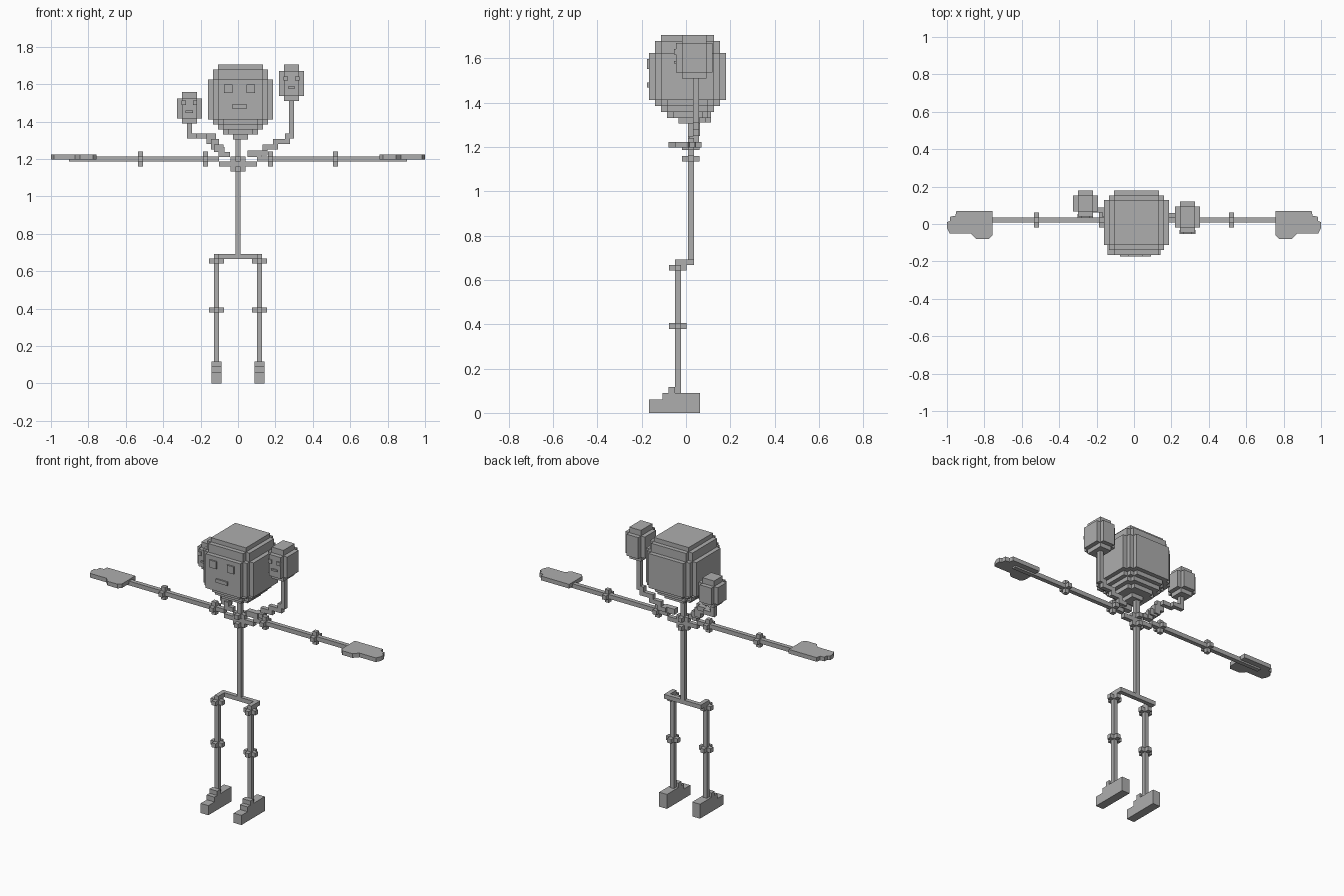
import bpy
import bmesh
from mathutils import Vector

if "Cube" in bpy.data.objects:
    bpy.data.objects.remove(bpy.data.objects["Cube"], do_unlink=True)

V = 2 / 75          # block size
H = V / 2
ARM_Y, LEG_Y, LEG_X = 0.022, -0.037, 0.114

grey = bpy.data.materials.new("plain_grey")
grey.use_nodes = True
grey.diffuse_color = (0.42, 0.42, 0.42, 1)
grey.node_tree.nodes["Principled BSDF"].inputs["Base Color"].default_value = grey.diffuse_color


def finish(name, bm):
    bmesh.ops.recalc_face_normals(bm, faces=bm.faces)
    mesh = bpy.data.meshes.new(name)
    bm.to_mesh(mesh)
    bm.free()
    mesh.materials.append(grey)
    ob = bpy.data.objects.new(name, mesh)
    bpy.context.collection.objects.link(ob)
    return ob


def add_box(bm, lo, hi):
    lo, hi = Vector(lo), Vector(hi)
    verts = bmesh.ops.create_cube(bm, size=1)["verts"]
    for v in verts:
        v.co = (lo + hi) / 2 + v.co * (hi - lo)


def path(name, points):
    """Square rod one block thick through a chain of points."""
    bm = bmesh.new()
    pad = Vector((H, H, H))
    for a, b in zip(points, points[1:]):
        lo = Vector(map(min, a, b)) - pad
        hi = Vector(map(max, a, b)) + pad
        add_box(bm, lo, hi)
    return finish(name, bm)


def joint(name, centre, axis):
    """Plus-shaped knob around a rod that runs along the axis."""
    bm = bmesh.new()
    for long in range(3):
        if long != axis:
            half = Vector((H, H, H))
            half[long] = 3 * H
            add_box(bm, Vector(centre) - half, Vector(centre) + half)
    return finish(name, bm)


def blob(name, x, y, z, layers, stretch=0):
    """Stack of stepped layers: (radius in blocks, corner steps, block count)."""
    bm = bmesh.new()
    for r, cut, count in layers:
        for i in range(cut + 1):
            hx, hy = (r - i) * V, (r - cut + i + stretch) * V
            add_box(bm, (x - hx, y - hy, z), (x + hx, y + hy, z + count * V))
        z += count * V
    return finish(name, bm)


def plate(name, x, z, w, h, front, depth=0.009):
    bm = bmesh.new()
    add_box(bm, (x - w / 2, front - depth, z - h / 2), (x + w / 2, front + H, z + h / 2))
    return finish(name, bm)


def prism(name, outline, axis, start, end):
    """Outline extruded along x (axis 0) or z (axis 2)."""
    bm = bmesh.new()
    place = (lambda a, b: (start, a, b)) if axis == 0 else (lambda a, b: (a, b, start))
    face = bm.faces.new([bm.verts.new(place(a, b)) for a, b in outline])
    out = bmesh.ops.extrude_face_region(bm, geom=[face])["geom"]
    move = Vector((0, 0, 0))
    move[axis] = end - start
    bmesh.ops.translate(bm, verts=[g for g in out if isinstance(g, bmesh.types.BMVert)], vec=move)
    return finish(name, bm)


# Heads
blob("main_head", 0.013, 0.007, 1.305,
     [(1.5, 0, 1), (3.5, 1, 1), (4.5, 1, 1), (5.5, 2, 1),
      (6.5, 2, 8), (5.5, 1, 2), (4.5, 0, 1)])
small = [(1.5, 0, 1), (2.5, 1, 5), (1.5, 0, 1)]
blob("left_small_head", 0.286, 0.037, 1.51, [(1.5, 0, 1), (2.5, 1, 5), (1.5, 0, 1.3)], 0.6)
blob("right_small_head", -0.26, 0.11, 1.39, [(1.5, 0, 1), (2.5, 1, 4), (1.5, 0, 1.3)], 0.1)

# Faces
for label, x, z, front, s in (("main", 0.008, 1.575, -0.166, 1),
                              ("left", 0.286, 1.63, -0.045, 0.5),
                              ("right", -0.26, 1.5, 0.041, 0.5)):
    for side, sign in (("left", 1), ("right", -1)):
        plate(f"{label}_{side}_eye", x + sign * 0.06 * s, z, 0.046 * s, 0.046 * s, front)
    plate(f"{label}_mouth", x, z - 0.095 * s, 0.08 * s, 0.022 * s, front)

# Neck, spine and hips
path("neck", [(0, ARM_Y, 1.32), (0, ARM_Y, 1.2)])
joint("neck_joint", (0, ARM_Y, 1.2), 2)
path("spine", [(0, ARM_Y, 1.19), (0, ARM_Y, 0.68)])
joint("chest_joint", (0, ARM_Y, 1.147), 2)
path("hip_bar", [(-LEG_X, LEG_Y, 0.68), (-LEG_X, ARM_Y, 0.68),
                 (LEG_X, ARM_Y, 0.68), (LEG_X, LEG_Y, 0.68)])

# Stepped stalks carrying the small heads
path("left_stalk", [(0.286, 0.045, 1.52), (0.286, 0.045, 1.323), (0.265, 0.045, 1.323),
                    (0.265, 0.045, 1.293), (0.2, 0.045, 1.293), (0.2, 0.045, 1.264),
                    (0.145, 0.045, 1.264), (0.145, 0.045, 1.233), (0.115, 0.03, 1.233)])
path("left_stalk_root", [(0.115, 0.03, 1.233), (0.064, ARM_Y, 1.225)])
path("right_stalk", [(-0.26, 0.1, 1.4), (-0.26, 0.1, 1.323), (-0.21, 0.1, 1.323),
                     (-0.21, 0.075, 1.323), (-0.155, 0.075, 1.323), (-0.155, 0.05, 1.323),
                     (-0.13, 0.05, 1.293), (-0.115, 0.04, 1.264), (-0.09, 0.03, 1.25),
                     (-0.085, ARM_Y, 1.225), (-0.055, ARM_Y, 1.225)])

# Arms, legs, hands and feet on both sides
hand = [(0.757, 0.07), (0.95, 0.07), (0.955, 0.043), (0.982, 0.04), (0.985, 0.015), (1, 0.01),
        (1, -0.02), (0.985, -0.05), (0.872, -0.05), (0.845, -0.08), (0.775, -0.08), (0.757, -0.06)]
foot = [(-0.167, 0), (0.063, 0), (0.063, 0.09), (-0.05, 0.09), (-0.05, 0.117),
        (-0.08, 0.117), (-0.08, 0.09), (-0.107, 0.09), (-0.107, 0.06), (-0.167, 0.06)]
for side, s in (("left", 1), ("right", -1)):
    path(f"{side}_collar", [(0, ARM_Y, 1.173), (s * 0.088, ARM_Y, 1.173)])
    path(f"{side}_arm", [(s * 0.115, ARM_Y, 1.2), (s * 0.89, ARM_Y, 1.2)])
    joint(f"{side}_shoulder", (s * 0.174, ARM_Y, 1.2), 0)
    joint(f"{side}_elbow", (s * 0.522, ARM_Y, 1.2), 0)
    prism(f"{side}_hand", [(s * a, b) for a, b in hand], 2, 1.197, 1.223)
    path(f"{side}_leg", [(s * LEG_X, LEG_Y, 0.67), (s * LEG_X, LEG_Y, 0.08)])
    joint(f"{side}_hip", (s * LEG_X, LEG_Y, 0.655), 2)
    joint(f"{side}_knee", (s * LEG_X, LEG_Y, 0.393), 2)
    prism(f"{side}_foot", foot, 0, s * LEG_X - V, s * LEG_X + V)
